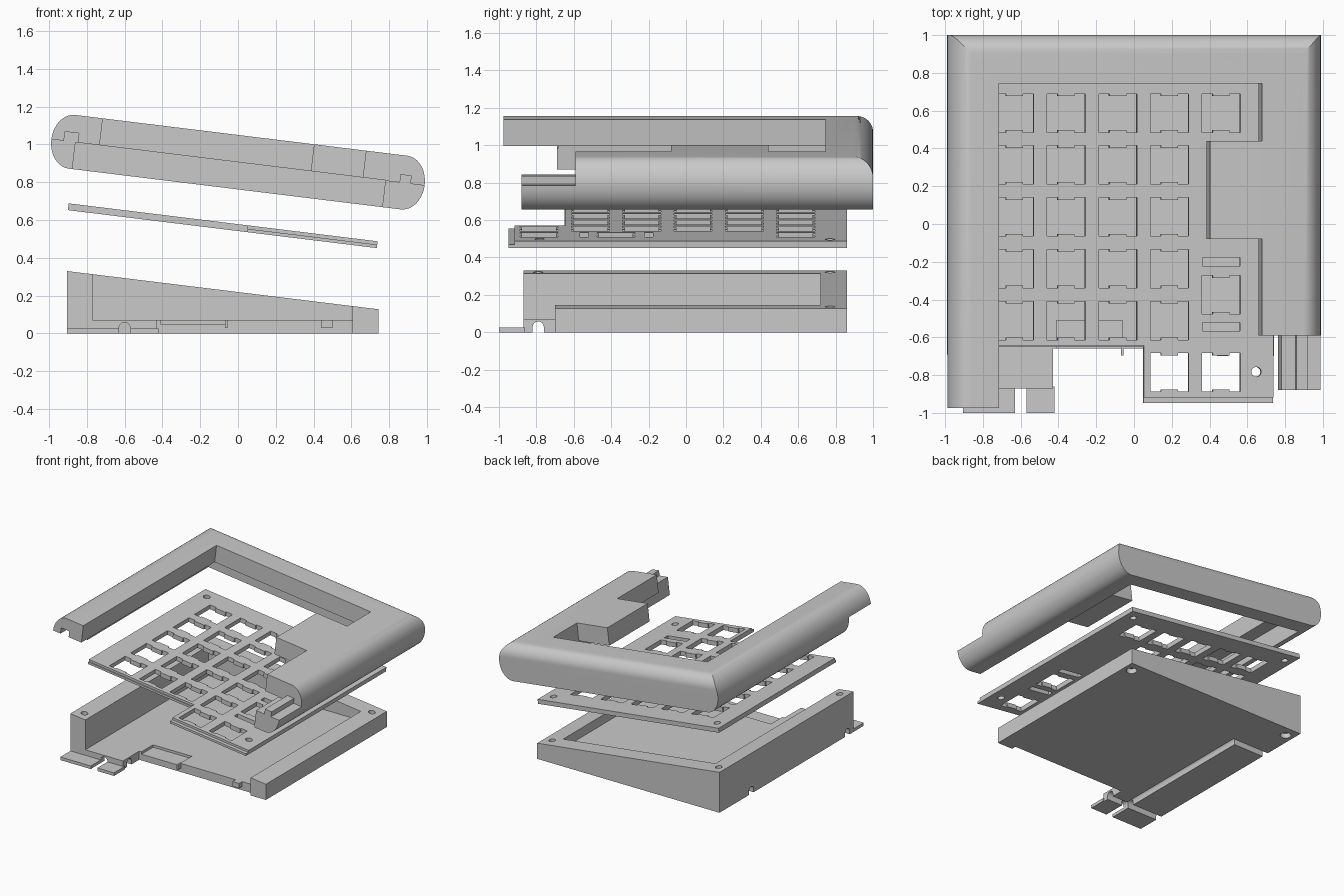
import bpy, bmesh, math
from mathutils import Vector

cube = bpy.data.objects.get("Cube")
if cube:
    bpy.data.objects.remove(cube, do_unlink=True)

TILT = math.radians(7)

grey = bpy.data.materials.new("plain grey")
grey.use_nodes = True
COLOUR = (0.59, 0.59, 0.59, 1)
grey.diffuse_color = COLOUR
grey.node_tree.nodes["Principled BSDF"].inputs["Base Color"].default_value = COLOUR

AXES = {"x": lambda a, b, c: (c, a, b),
        "y": lambda a, b, c: (a, c, b),
        "z": lambda a, b, c: (a, b, c)}


def prism(bm, points, lo, hi, axis="z"):
    """Extrude a flat outline along an axis."""
    place = AXES[axis]
    face = bm.faces.new([bm.verts.new(place(a, b, lo)) for a, b in points])
    out = bmesh.ops.extrude_face_region(bm, geom=[face])
    moved = [v for v in out["geom"] if isinstance(v, bmesh.types.BMVert)]
    bmesh.ops.translate(bm, verts=moved, vec=Vector(place(0, 0, hi - lo)))


def rect(x0, x1, y0, y1):
    return [(x0, y0), (x1, y0), (x1, y1), (x0, y1)]


def disc(x, y, r=0.026, n=24):
    return [(x + r * math.cos(math.tau * i / n), y + r * math.sin(math.tau * i / n))
            for i in range(n)]


def make(name, *prisms):
    bm = bmesh.new()
    for p in prisms:
        prism(bm, *p)
    bmesh.ops.recalc_face_normals(bm, faces=bm.faces)
    mesh = bpy.data.meshes.new(name)
    bm.to_mesh(mesh)
    bm.free()
    mesh.materials.append(grey)
    obj = bpy.data.objects.new(name, mesh)
    bpy.context.collection.objects.link(obj)
    return obj


def combine(obj, operation, *prisms):
    """Apply one boolean with a temporary helper."""
    helper = make("helper", *prisms)
    helper.hide_render = True
    mod = obj.modifiers.new("shape", "BOOLEAN")
    mod.operation, mod.solver, mod.object = operation, "EXACT", helper
    mod.use_self = len(prisms) > 1
    with bpy.context.temp_override(object=obj, active_object=obj, selected_objects=[obj]):
        bpy.ops.object.modifier_apply(modifier=mod.name)
    bpy.data.objects.remove(helper, do_unlink=True)


def cut(obj, *prisms):
    combine(obj, "DIFFERENCE", *prisms)


def finish(obj, height=0.0, tilt=0.0):
    obj.location.z = height
    obj.rotation_euler.y = tilt
    bpy.ops.object.select_all(action="DESELECT")
    obj.select_set(True)
    bpy.context.view_layer.objects.active = obj
    bpy.ops.object.shade_smooth_by_angle(angle=math.radians(25))


# Top frame: rounded slab, opened in the middle, stepped for a lap joint
H, REACH, ROUND = 0.143, 0.885, 0.11
STEPS = 20
profile = []
for side in (1, -1):
    for i in range(STEPS + 1):
        t = math.pi * i / STEPS
        profile.append((side * (REACH + ROUND * math.sin(t)), side * H * math.cos(t)))
frame = make("top_frame", (profile, -0.975, 1.0, "y"))

# Joint groove in the left arm, made before the arm is halved
cut(frame, (rect(-0.928, -0.854, -1.2, -0.685), -0.03, 0.049))

# Rounded upper back edge
DEPTH, DROP = 0.1, 0.1
arc = [(1 - DEPTH + DEPTH * math.sin(t), H - DROP + DROP * math.cos(t))
       for t in [math.pi / 2 * i / STEPS for i in range(STEPS + 1)]]
cut(frame, (arc + [(1.2, H - DROP), (1.2, 0.3), (1 - DEPTH, 0.3)], -1.2, 1.2, "x"))

upper_opening = [(-0.738, -1.2), (-0.738, 0.745), (0.665, 0.745), (0.665, 0.44),
                 (0.388, 0.44), (0.388, -0.08), (0.665, -0.08), (0.665, -0.59),
                 (1.2, -0.59), (1.2, -1.2)]
lower_opening = [(-1.2, -1.2), (-1.2, -0.69), (-0.866, -0.69), (-0.866, 0.87),
                 (0.786, 0.87), (0.786, -0.88), (1.2, -0.88), (1.2, -1.2)]
cut(frame, (upper_opening, 0, 0.3))
cut(frame, (lower_opening, -0.3, 0))
combine(frame, "UNION", (rect(0.861, 0.921, -0.88, -0.57), -0.03, 0.042))
finish(frame, 0.906, TILT)


# Switch plate: two layers with key openings, stabiliser slots, screw holes
def plate_outline(left_front, right_front):
    return [(-0.905, left_front), (0.05, left_front), (0.05, right_front),
            (0.742, right_front), (0.742, 0.86), (-0.905, 0.86)]


def key_hole(x, y, r=0.102, tab=0.045, inset=0.012):
    half = [(-r, r), (-tab, r), (-tab, r - inset), (tab, r - inset), (tab, r), (r, r)]
    return [(x + a, y + b) for a, b in half] + [(x - a, y - b) for a, b in half]


plate = make("switch_plate", (plate_outline(-0.65, -0.948), -0.018, 0))
combine(plate, "UNION", (plate_outline(-0.643, -0.918), -0.001, 0.018))
columns = [-0.639 + 0.2755 * i for i in range(5)]
rows = [0.587 - 0.2745 * i for i in range(6)]
keys = [(x, y) for x in columns[:4] for y in rows[:5]]
keys += [(columns[4], rows[0]), (columns[4], -0.375),
         (columns[3], rows[5]), (columns[4], rows[5])]
openings = [key_hole(x, y) for x, y in keys]
openings += [rect(0.362, 0.564, y - 0.023, y + 0.023) for y in (-0.2, -0.544)]
openings += [disc(x, y) for x, y in ((-0.83, 0.77), (0.66, 0.77), (0.65, -0.783))]
cut(plate, *[(o, -0.1, 0.1) for o in openings])
finish(plate, 0.56, TILT)

# Bottom case: wedge with a tray pocket open to the front
wedge = [(-0.905, 0), (0.742, 0), (0.742, 0.128), (-0.905, 0.33)]
case = make("bottom_case", (wedge, -0.87, 0.86, "y"))
cut(case, (rect(-0.77, 0.605, -1.2, 0.72), 0.07, 0.5))
front_cut = [(-0.43, -1.2), (-0.43, -0.66), (0.605, -0.66), (0.605, -0.7),
             (1.2, -0.7), (1.2, -1.2)]
cut(case, (front_cut, -0.1, 0.5))
cut(case, (rect(-0.41, -0.06, -0.8, -0.51), 0.05, 0.2))

# Thin feet and small latches at the front of the case
combine(case, "UNION",
        (rect(-0.905, -0.63, -1.0, -0.86), 0, 0.025),
        (rect(-0.57, -0.42, -1.0, -0.86), 0, 0.025))
combine(case, "UNION",
        (rect(0.44, 0.5, -0.7, -0.65), 0.03, 0.07),
        (rect(-0.07, -0.055, -0.695, -0.65), 0.03, 0.07))


# Arched cable channels in the underside, running to the front and the side
def arch(centre, r=0.03, top=0.058):
    ring = [(centre + r * math.cos(math.pi * i / 12), top - r + r * math.sin(math.pi * i / 12))
            for i in range(13)]
    return ring + [(centre - r, -0.1), (centre + r, -0.1)]


cut(case, (arch(-0.6), -1.2, 0.48, "y"))
cut(case, (arch(0.45), -1.2, -0.6, "x"))
cut(case, (arch(-0.79), -1.2, -0.3, "x"))

# Screw holes: two right through with wide mouths below, one blind
back_holes = ((-0.835, 0.77), (0.67, 0.77))
cut(case, *[(disc(x, y), -0.1, 0.5) for x, y in back_holes])
cut(case, *[(disc(x, y, 0.04), -0.1, 0.04) for x, y in back_holes])
cut(case, (disc(-0.835, -0.79), 0.12, 0.5))
finish(case)
